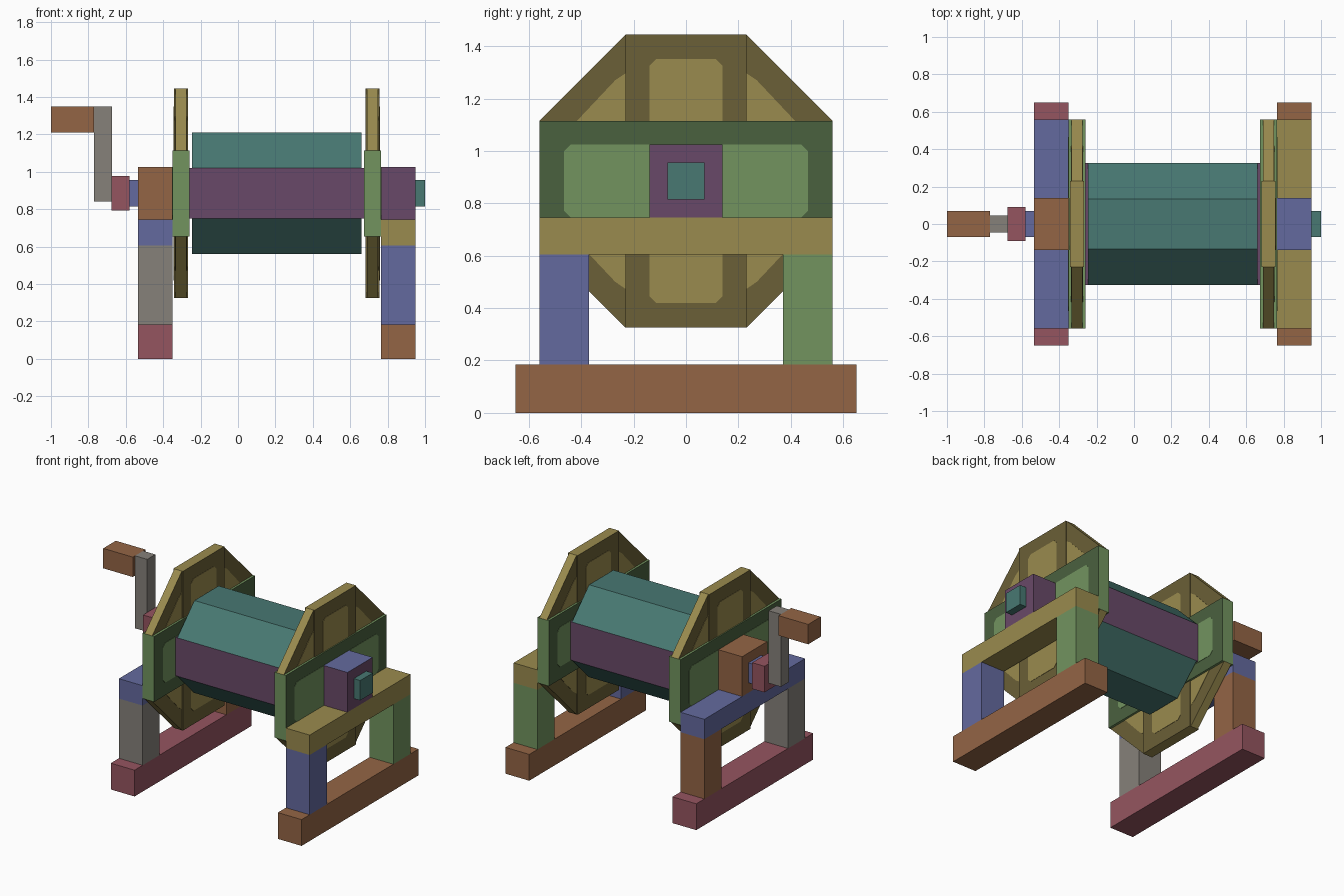
import bpy
import bmesh

cube = bpy.data.objects.get("Cube")
if cube:
    bpy.data.objects.remove(cube, do_unlink=True)

AXIS_Z = 0.885   # height of the axle


def material(name, hex_code):
    """Flat material from an sRGB hex code."""
    srgb = [int(hex_code[i:i + 2], 16) / 255 for i in (0, 2, 4)]
    colour = [((c + 0.055) / 1.055) ** 2.4 for c in srgb] + [1.0]
    mat = bpy.data.materials.new(name)
    mat.use_nodes = True
    mat.diffuse_color = colour
    bsdf = mat.node_tree.nodes["Principled BSDF"]
    bsdf.inputs["Base Color"].default_value = colour
    bsdf.inputs["Roughness"].default_value = 0.9
    return mat


teal = material("teal", "487872")
purple = material("purple", "694968")
olive = material("olive", "9a8b4e")
dark_olive = material("dark olive", "6b6037")
green = material("green", "72945f")
dark_green = material("dark green", "4a613f")
blue = material("blue", "646a9f")
brown = material("brown", "946545")
red = material("red", "955560")
gray = material("gray", "86817a")


def prism(name, x0, x1, outline, mat, accent=None, rule=None):
    """Extrude a (y, z) outline along x; faces whose normal meets the rule get the accent."""
    bm = bmesh.new()
    face = bm.faces.new([bm.verts.new((x0, y, z)) for y, z in outline])
    cap = bmesh.ops.extrude_face_region(bm, geom=[face])["geom"]
    moved = [v for v in cap if isinstance(v, bmesh.types.BMVert)]
    bmesh.ops.translate(bm, verts=moved, vec=(x1 - x0, 0, 0))
    bmesh.ops.recalc_face_normals(bm, faces=bm.faces)
    if rule:
        for f in bm.faces:
            f.normal_update()
            f.material_index = int(rule(f.normal))
    mesh = bpy.data.meshes.new(name)
    bm.to_mesh(mesh)
    bm.free()
    mesh.materials.append(mat)
    if accent:
        mesh.materials.append(accent)
    obj = bpy.data.objects.new(name, mesh)
    bpy.context.collection.objects.link(obj)
    return obj


def rect(y0, y1, z0, z1):
    return [(y0, z0), (y1, z0), (y1, z1), (y0, z1)]


def centred(half_y, half_z):
    """Rectangle around the axle."""
    return rect(-half_y, half_y, AXIS_Z - half_z, AXIS_Z + half_z)


def clipped(half_y, half_z, cut=0.025):
    """Rectangle around the axle with clipped corners."""
    a, b = half_y, half_z
    corner = [(a, b - cut), (a - cut, b), (cut - a, b), (-a, b - cut)]
    return [(y, AXIS_Z + z) for y, z in corner + [(-y, -z) for y, z in corner]]


def mirrored(outline, side, up):
    """Reflect an outline given relative to the axle."""
    return [(side * y, AXIS_Z + up * z) for y, z in outline]


def faces_x(normal):
    return abs(normal.x) > 0.5


# Stands: foot, two posts, cross beam and bearing block at each end
def stand(label, x0, x1, foot, front, back, beam):
    prism(label + "_foot", x0, x1, rect(-0.65, 0.65, 0, 0.185), foot)
    prism(label + "_front_post", x0, x1, rect(-0.56, -0.37, 0.185, 0.605), front)
    prism(label + "_back_post", x0, x1, rect(0.37, 0.56, 0.185, 0.605), back)
    prism(label + "_beam", x0, x1, rect(-0.56, 0.56, 0.605, 0.745), beam)


stand("right", -0.535, -0.35, red, gray, brown, blue)
stand("left", 0.765, 0.95, brown, blue, green, olive)
prism("right_bearing", -0.535, -0.35, centred(0.14, 0.14), brown)
prism("left_bearing", 0.765, 0.95, centred(0.14, 0.14), purple,
      blue, lambda n: n.z > 0.5)

# Flanges: green band, olive column and four corner wings, with inlaid panels
WING = [(0.23, 0.23), (0.56, 0.23), (0.23, 0.56)]
WING_PANEL = [(0.23, 0.23), (0.416, 0.23), (0.27, 0.385), (0.23, 0.412)]
INLAY = 0.002


def flange(label, x):
    def panels(name, half, outline, mat):
        for s, end in ((-1, "outer"), (1, "inner")):
            face = x + s * half
            prism(f"{label}_{name}_{end}", face - s * INLAY, face + s * INLAY, outline, mat)

    prism(label + "_flange_band", x - 0.045, x + 0.045, centred(0.56, 0.23),
          green, dark_green, faces_x)
    panels("band_panel", 0.045, clipped(0.465, 0.14), green)
    prism(label + "_flange_column", x - 0.037, x + 0.037, centred(0.23, 0.56),
          olive, dark_olive, lambda n: abs(n.z) < 0.5)
    panels("column_panel", 0.037, clipped(0.14, 0.465), olive)
    for side in (-1, 1):
        for up in (-1, 1):
            corner = ("upper" if up > 0 else "lower") + ("_back" if side > 0 else "_front")
            prism(f"{label}_flange_wing_{corner}", x - 0.029, x + 0.029,
                  mirrored(WING, side, up), olive, dark_olive, faces_x)
            panels("wing_panel_" + corner, 0.029, mirrored(WING_PANEL, side, up), olive)


flange("right", -0.305)
flange("left", 0.72)

# Eight-sided drum: purple core with teal upper and lower shells
prism("drum_core", -0.26, 0.675, centred(0.325, 0.135), purple)
SHELL = [(-0.325, 0.135), (0.325, 0.135), (0.135, 0.325), (-0.135, 0.325)]
for up, word in ((1, "upper"), (-1, "lower")):
    prism(f"drum_{word}_shell", -0.245, 0.66, mirrored(SHELL, 1, up), teal)

# Axle ends
prism("left_axle_end", 0.95, 1.0, centred(0.07, 0.07), teal)
prism("right_axle_end", -0.58, -0.535, centred(0.07, 0.07), blue)

# Crank
prism("crank_hub", -0.675, -0.58, centred(0.092, 0.092), red)
prism("crank_arm", -0.77, -0.675, rect(-0.045, 0.045, 0.84, 1.35), gray)
prism("crank_grip", -1.0, -0.77, rect(-0.07, 0.07, 1.21, 1.35), brown)
